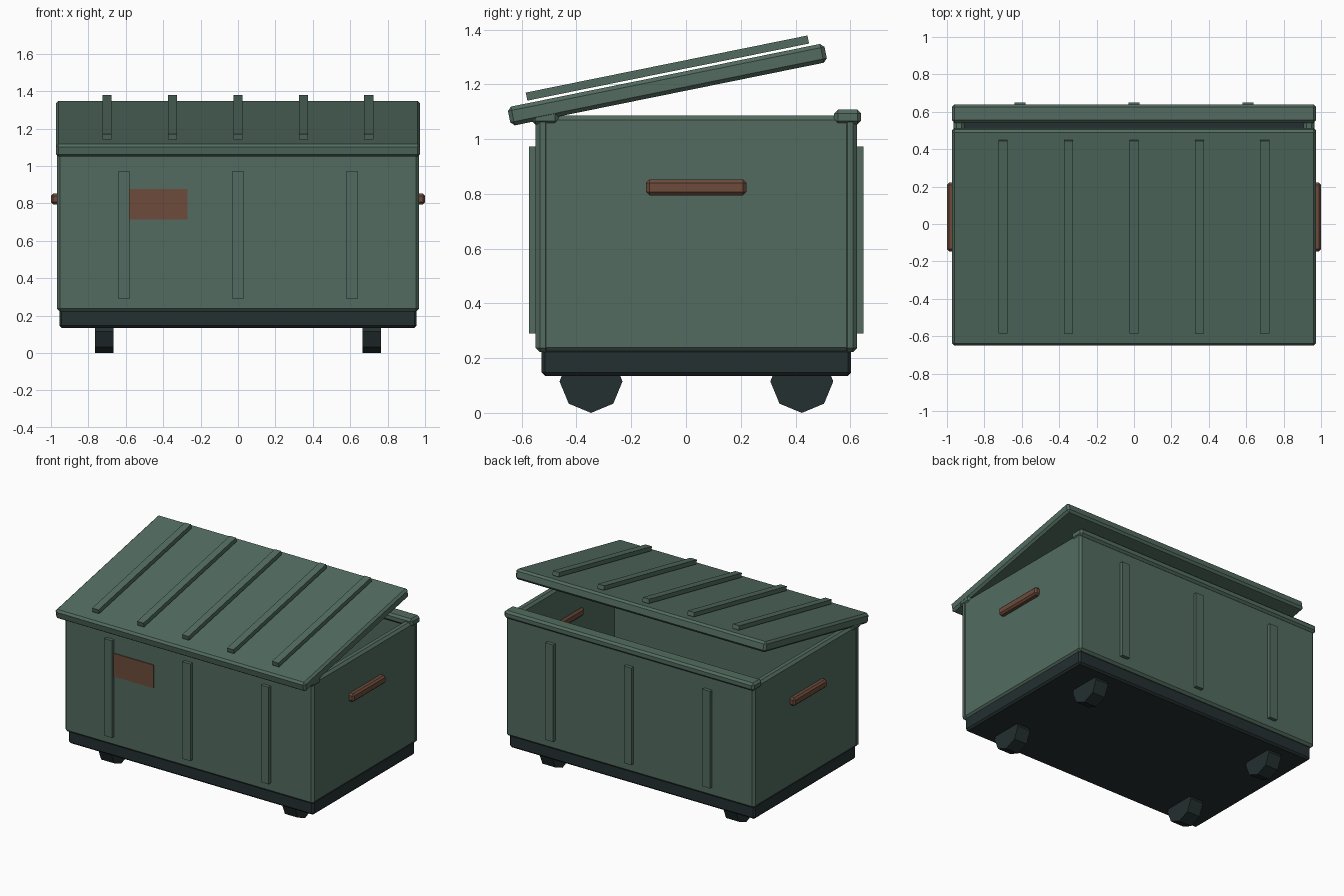
import bpy, math
from mathutils import Matrix, Vector

if "Cube" in bpy.data.objects:
    bpy.data.objects.remove(bpy.data.objects["Cube"])


def material(name, rgb):
    m = bpy.data.materials.new(name)
    m.diffuse_color = (*rgb, 1)
    m.use_nodes = True
    m.node_tree.nodes["Principled BSDF"].inputs["Base Color"].default_value = m.diffuse_color
    return m


GREEN = material("dull_green", (0.085, 0.148, 0.115))
DARK = material("near_black", (0.018, 0.029, 0.030))
BROWN = material("rust_brown", (0.150, 0.070, 0.044))
YC = 0.038  # middle of the body (the open lid shifts the overall centre)


def box(name, lo, hi, mat, bevel=0.0, tilt=0.0):
    """Box between two corners, optionally chamfered and tilted about its centre on x."""
    lo, hi = Vector(lo), Vector(hi)
    bpy.ops.mesh.primitive_cube_add(size=1)
    ob = bpy.context.object
    ob.name = name
    ob.data.transform(Matrix.Diagonal((*(hi - lo), 1)))
    ob.location = (lo + hi) / 2
    ob.rotation_euler.x = tilt
    ob.data.materials.append(mat)
    if bevel:
        b = ob.modifiers.new("chamfer", "BEVEL")
        b.width = bevel
        b.segments = 1
    return ob


# dark base tray
box("base", (-0.955, YC - 0.565, 0.135), (0.955, YC + 0.565, 0.235), DARK, 0.012)

# front and back walls with their rims and upright ribs
for s, side in ((-1, "front"), (1, "back")):
    def span(a, b):
        return sorted((YC + s * a, YC + s * b))
    y0, y1 = span(0.537, 0.587)
    box(side + "_wall", (-0.968, y0, 0.222), (0.968, y1, 1.086), GREEN, 0.015)
    y0, y1 = span(0.503, 0.602)
    box(side + "_rim", (-0.973, y0, 1.053), (0.973, y1, 1.108), GREEN, 0.014)
    y0, y1 = span(0.575, 0.611)
    for x in (-0.61, 0, 0.61):
        box(side + "_rib", (x - 0.03, y0, 0.29), (x + 0.03, y1, 0.973), GREEN)

# side walls, and handles that pass through them
for s, side in ((-1, "left"), (1, "right")):
    x0, x1 = sorted((s * 0.905, s * 0.965))
    box(side + "_wall", (x0, YC - 0.572, 0.222), (x1, YC + 0.572, 1.086), GREEN, 0.016)
    x0, x1 = sorted((s * 0.89, s * 1.0))
    box(side + "_handle", (x0, -0.146, 0.795), (x1, 0.221, 0.852), BROWN, 0.012)

# label plate on the front
box("label_plate", (-0.61, YC - 0.593, 0.715), (-0.27, YC - 0.584, 0.878), BROWN)

# propped-open lid with raised ribs
TILT = 0.2
LY, LZ = -0.068, 1.199
box("lid", (-0.974, LY - 0.59, LZ - 0.035), (0.974, LY + 0.59, LZ + 0.035), GREEN, 0.014, TILT)
for i in range(-2, 3):
    x = i * 0.35
    box("lid_rib", (x - 0.025, LY - 0.525, LZ + 0.0456),
        (x + 0.025, LY + 0.525, LZ + 0.0756), GREEN, 0, TILT)

# eight-sided wheels, one corner pointing down
for x in (-0.715, 0.715):
    for y in (-0.385, 0.385):
        bpy.ops.mesh.primitive_cylinder_add(vertices=8, radius=0.115, depth=0.1)
        w = bpy.context.object
        w.name = "wheel"
        w.data.transform(Matrix.Rotation(math.pi / 2, 4, 'Y'))
        w.location = (x, YC + y, 0.115)
        w.data.materials.append(DARK)
